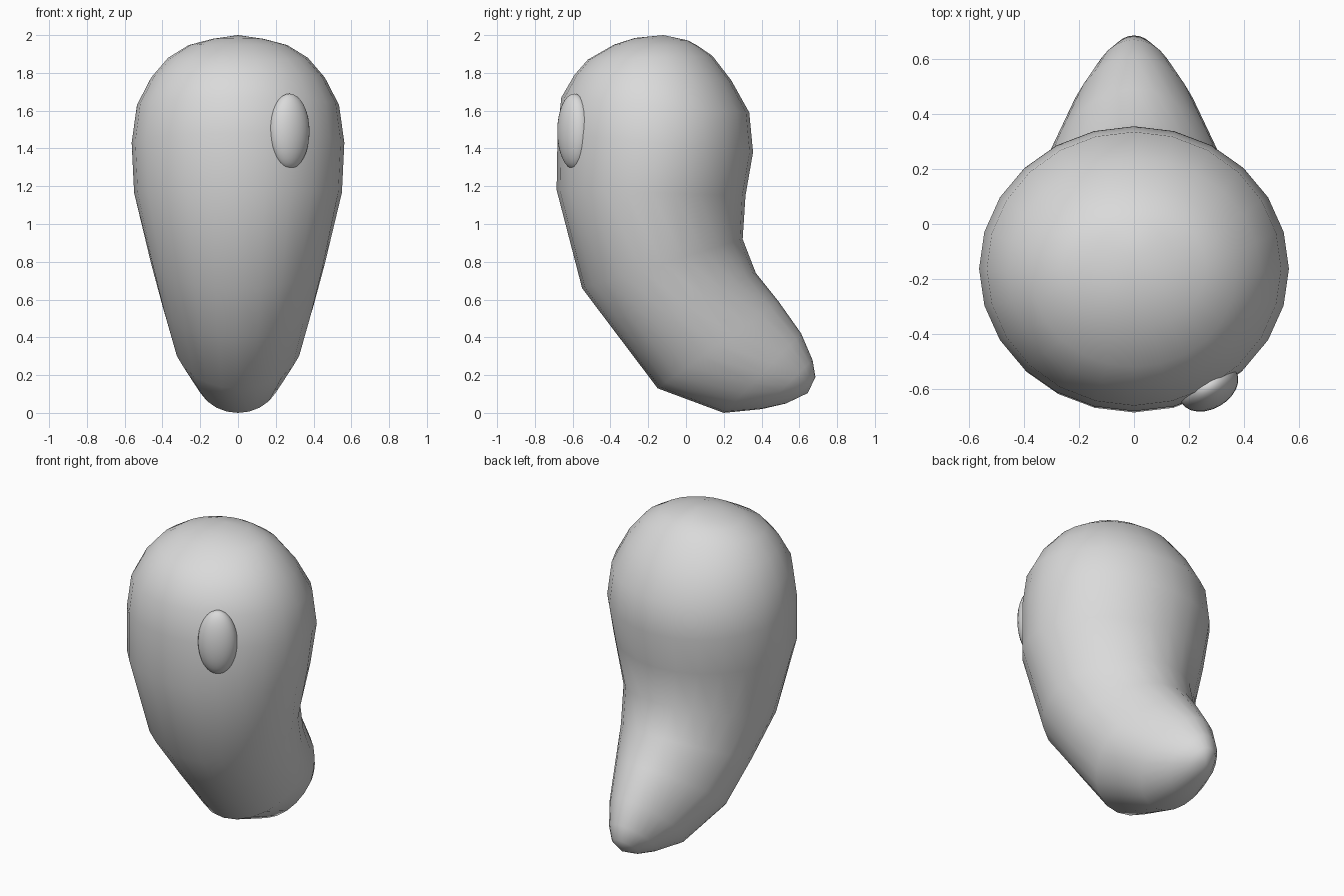
import bpy, bmesh
from math import sin, cos, tau, radians
from mathutils import Vector

cube = bpy.data.objects.get("Cube")
if cube:
    bpy.data.objects.remove(cube, do_unlink=True)

grey = bpy.data.materials.new("plain_grey")
grey.use_nodes = True
colour = (0.7, 0.7, 0.7, 1)
grey.diffuse_color = colour
grey.node_tree.nodes["Principled BSDF"].inputs["Base Color"].default_value = colour

SIDES = 24
# Body sections from crown to tail: front (y, z), back (y, z), half width, back pinch
sections = [
    ((-0.27, 1.985), (0.01, 1.972), 0.14, 0),
    ((-0.38, 1.95), (0.06, 1.945), 0.26, 0),
    ((-0.52, 1.87), (0.14, 1.89), 0.37, 0),
    ((-0.59, 1.79), (0.24, 1.76), 0.46, 0),
    ((-0.66, 1.67), (0.335, 1.59), 0.535, 0),
    ((-0.68, 1.48), (0.355, 1.38), 0.563, 0),
    ((-0.685, 1.18), (0.315, 1.15), 0.55, 0.05),
    ((-0.55, 0.66), (0.30, 0.92), 0.46, 0.1),
    ((-0.35, 0.395), (0.37, 0.74), 0.40, 0.12),
    ((-0.15, 0.13), (0.49, 0.59), 0.335, 0.15),
    ((0.20, 0.0), (0.61, 0.42), 0.23, 0.15),
    ((0.40, 0.02), (0.67, 0.28), 0.145, 0.1),
    ((0.53, 0.05), (0.685, 0.19), 0.08, 0),
]


def ring(bm, front, back, width, pinch):
    a, b = Vector((0, *front)), Vector((0, *back))
    verts = []
    for i in range(SIDES):
        t = tau * i / SIDES
        p = (a + b) / 2 + (a - b) / 2 * cos(t)
        p.x = width * sin(t) * (1 - pinch * max(0, -cos(t)))
        verts.append(bm.verts.new(p))
    return verts


def finish(obj):
    obj.data.materials.append(grey)
    bpy.ops.object.select_all(action='DESELECT')
    obj.select_set(True)
    bpy.context.view_layer.objects.active = obj
    bpy.ops.object.shade_smooth()


# Curved body with tapering tail
bm = bmesh.new()
rings = [ring(bm, *s) for s in sections]
crown = bm.verts.new((0, -0.12, 2.0))
tail_tip = bm.verts.new((0, 0.645, 0.105))
for i in range(SIDES):
    j = (i + 1) % SIDES
    bm.faces.new((crown, rings[0][i], rings[0][j]))
    bm.faces.new((tail_tip, rings[-1][j], rings[-1][i]))
    for upper, lower in zip(rings, rings[1:]):
        bm.faces.new((upper[i], lower[i], lower[j], upper[j]))
bmesh.ops.recalc_face_normals(bm, faces=bm.faces)
mesh = bpy.data.meshes.new("body")
bm.to_mesh(mesh)
bm.free()
body = bpy.data.objects.new("body", mesh)
bpy.context.collection.objects.link(body)
finish(body)

# Single oval eye set into the front
bpy.ops.mesh.primitive_uv_sphere_add(segments=24, ring_count=16, location=(0.272, -0.592, 1.49))
eye = bpy.context.object
eye.name = "eye"
eye.scale = (0.115, 0.08, 0.2)
eye.rotation_euler.z = radians(30)
finish(eye)
